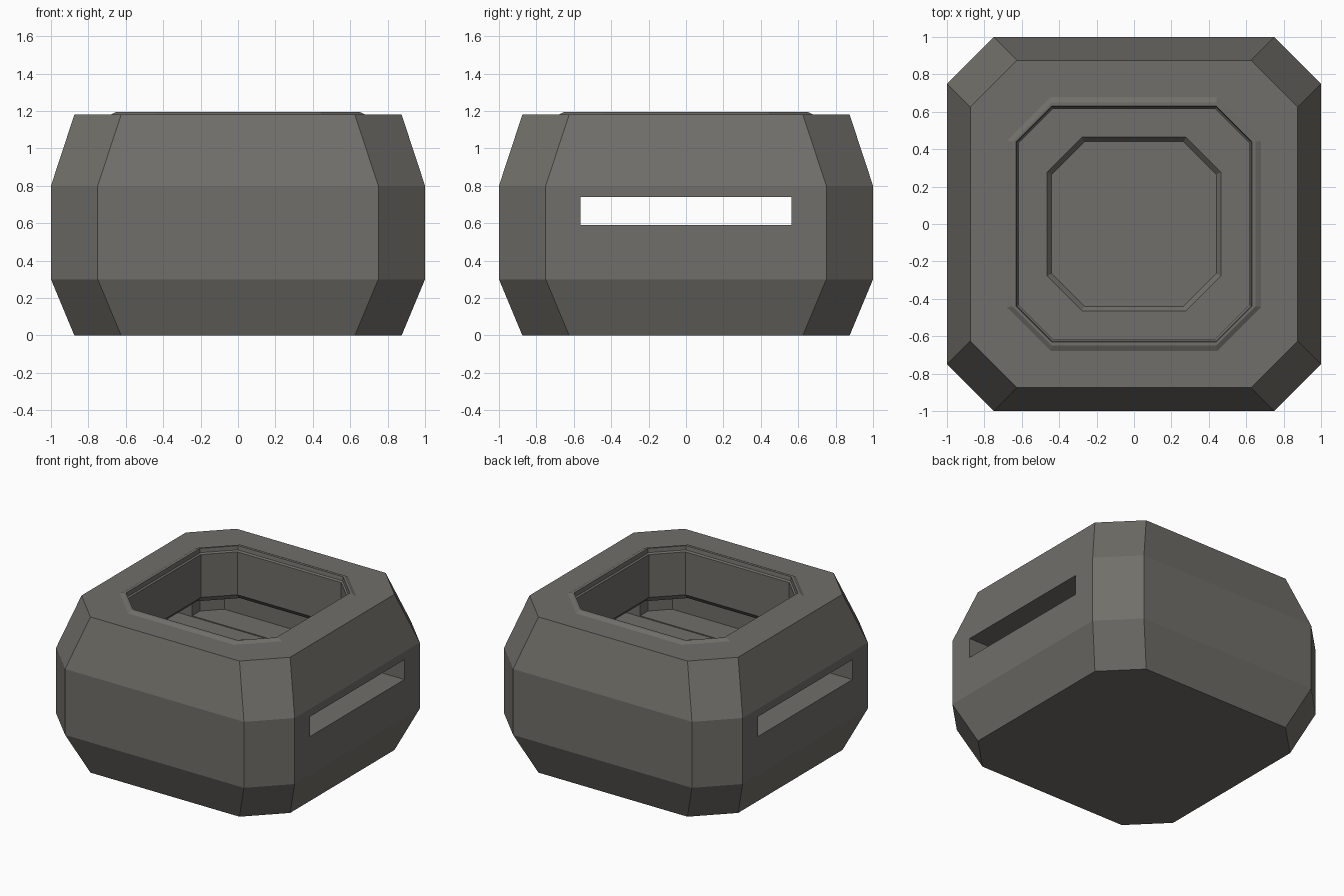
import bpy, bmesh

if "Cube" in bpy.data.objects:
    bpy.data.objects.remove(bpy.data.objects["Cube"])

# One flat colour for the whole model
stone = bpy.data.materials.new("dark warm grey")
stone.diffuse_color = (0.165, 0.158, 0.142, 1)
stone.use_nodes = True
stone.node_tree.nodes["Principled BSDF"].inputs["Base Color"].default_value = stone.diffuse_color


def ring(bm, half, flat, z):
    """Octagon of half width 'half' whose straight sides reach to +-flat."""
    pts = [(half, -flat), (half, flat), (flat, half), (-flat, half),
           (-half, flat), (-half, -flat), (-flat, -half), (flat, -half)]
    return [bm.verts.new((x, y, z)) for x, y in pts]


# Cross-section from the base, up the outside and down into the hollow:
# (half width, half length of straight side, height)
profile = [
    (0.875, 0.625, 0.0), (1.0, 0.75, 0.3), (1.0, 0.75, 0.8), (0.875, 0.625, 1.18),  # outside
    (0.68, 0.445, 1.18), (0.65, 0.44, 1.195), (0.63, 0.44, 1.195),                  # raised rim
    (0.625, 0.44, 1.165), (0.615, 0.435, 1.155), (0.615, 0.435, 0.83),              # throat
    (0.65, 0.44, 0.79),                                                             # lower lip
    (0.78, 0.66, 0.79), (0.78, 0.66, 0.597),                                        # chamber
    (0.47, 0.28, 0.597), (0.44, 0.265, 0.56),                                       # floor recess
]

bm = bmesh.new()
rings = [ring(bm, *p) for p in profile]
for a, b in zip(rings, rings[1:]):
    for i in range(8):
        j = (i + 1) % 8
        bm.faces.new((a[i], a[j], b[j], b[i]))
bm.faces.new(rings[0][::-1])
bm.faces.new(rings[-1])
bmesh.ops.recalc_face_normals(bm, faces=bm.faces)
mesh = bpy.data.meshes.new("hollow_block")
bm.to_mesh(mesh)
bm.free()
block = bpy.data.objects.new("hollow_block", mesh)
bpy.context.collection.objects.link(block)
mesh.materials.append(stone)

# Side slots on the left and right walls, cut by one long bar
bpy.ops.mesh.primitive_cube_add(size=1, location=(0, 0, 0.665))
cutter = bpy.context.object
cutter.name = "slot_cutter"
cutter.scale = (2.4, 1.13, 0.15)
cutter.data.materials.append(stone)
cutter.hide_render = True
cutter.display_type = 'WIRE'

cut = block.modifiers.new("side_slots", 'BOOLEAN')
cut.operation = 'DIFFERENCE'
cut.solver = 'EXACT'
cut.object = cutter

# Apply the cut and drop the helper
bpy.context.view_layer.objects.active = block
bpy.ops.object.modifier_apply(modifier=cut.name)
bpy.data.objects.remove(cutter, do_unlink=True)
